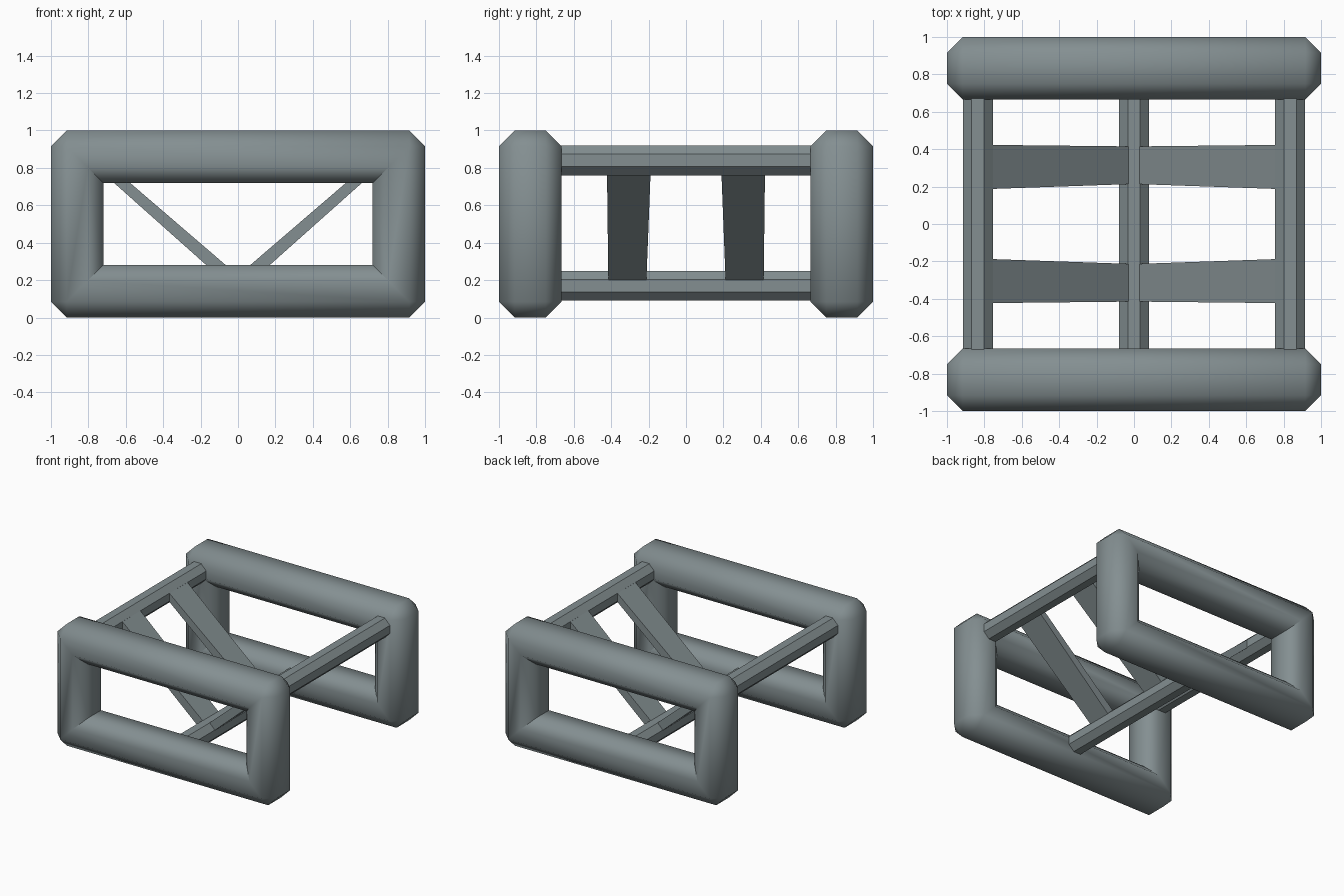
import bpy, bmesh, math
from mathutils import Matrix

if "Cube" in bpy.data.objects:
    bpy.data.objects.remove(bpy.data.objects["Cube"])

metal = bpy.data.materials.new("slate grey")
metal.diffuse_color = (0.23, 0.275, 0.285, 1)
metal.use_nodes = True
metal.node_tree.nodes["Principled BSDF"].inputs["Base Color"].default_value = metal.diffuse_color


def finish(bm, name, smooth=False):
    bmesh.ops.recalc_face_normals(bm, faces=bm.faces[:])
    me = bpy.data.meshes.new(name)
    bm.to_mesh(me)
    bm.free()
    me.materials.append(metal)
    if smooth:
        me.shade_smooth()
        me.set_sharp_from_angle(angle=math.radians(50))
    ob = bpy.data.objects.new(name, me)
    bpy.context.collection.objects.link(ob)
    return ob


def side_frame(name, y0, y1):
    """Rectangular ring in the XZ plane with chamfered edges."""
    bm = bmesh.new()
    corners = [(-1, -1), (1, -1), (1, 1), (-1, 1)]

    def ring(hx, hz, y):
        return [bm.verts.new((sx * hx, y, 0.5 + sz * hz)) for sx, sz in corners]

    rings = [ring(1, 0.5, y0), ring(1, 0.5, y1),
             ring(0.72, 0.22, y1), ring(0.72, 0.22, y0)]
    for k in range(4):
        a, b = rings[k], rings[(k + 1) % 4]
        for i in range(4):
            j = (i + 1) % 4
            bm.faces.new((a[i], a[j], b[j], b[i]))
    bmesh.ops.recalc_face_normals(bm, faces=bm.faces[:])
    # chamfer outer corners and all rims, but not mitres or inner corners
    outer = set(rings[0] + rings[1])
    edges = []
    for e in bm.edges:
        u, v = e.verts
        same_side = (u in outer) == (v in outer)
        along_y = abs(u.co.y - v.co.y) > 0.1
        if same_side and (not along_y or u in outer):
            edges.append(e)
    bmesh.ops.bevel(bm, geom=edges, offset=0.084, offset_type='OFFSET',
                    segments=1, affect='EDGES', profile=0.5)
    return finish(bm, name, True)


def cross_bar(name, x, z):
    """Octagonal bar along Y with flats on the sides."""
    bm = bmesh.new()
    r = 0.08 / math.cos(math.pi / 8)
    m = (Matrix.Translation((x, 0, z)) @ Matrix.Rotation(math.pi / 2, 4, 'X')
         @ Matrix.Rotation(math.pi / 8, 4, 'Z'))
    bmesh.ops.create_cone(bm, cap_ends=True, segments=8, radius1=r, radius2=r,
                          depth=1.46, matrix=m)
    return finish(bm, name)


def brace(name, sx, sy):
    """Slanted slat, slightly wider at the top."""
    bm = bmesh.new()
    low = [(0.04, 0.165), (0.03, 0.25)]
    high = [(0.775, 0.89), (0.79, 0.833)]
    loops = []
    for yl, yh in ((0.213, 0.187), (0.415, 0.423)):
        pts = [(x, yl, z) for x, z in low] + [(x, yh, z) for x, z in high]
        loops.append([bm.verts.new((sx * x, sy * y, z)) for x, y, z in pts])
    a, b = loops
    bm.faces.new(a)
    bm.faces.new(b)
    for i in range(4):
        j = (i + 1) % 4
        bm.faces.new((a[i], a[j], b[j], b[i]))
    return finish(bm, name)


# End frames
side_frame("front_frame", -1, -0.666)
side_frame("back_frame", 0.666, 1)

# Bars joining the frames
cross_bar("left_top_bar", -0.835, 0.84)
cross_bar("right_top_bar", 0.835, 0.84)
cross_bar("bottom_bar", 0, 0.17)

# Slanted braces from the bottom bar to the top bars
for sx, side in ((-1, "left"), (1, "right")):
    for sy, end in ((-1, "front"), (1, "back")):
        brace(f"{end}_{side}_brace", sx, sy)
